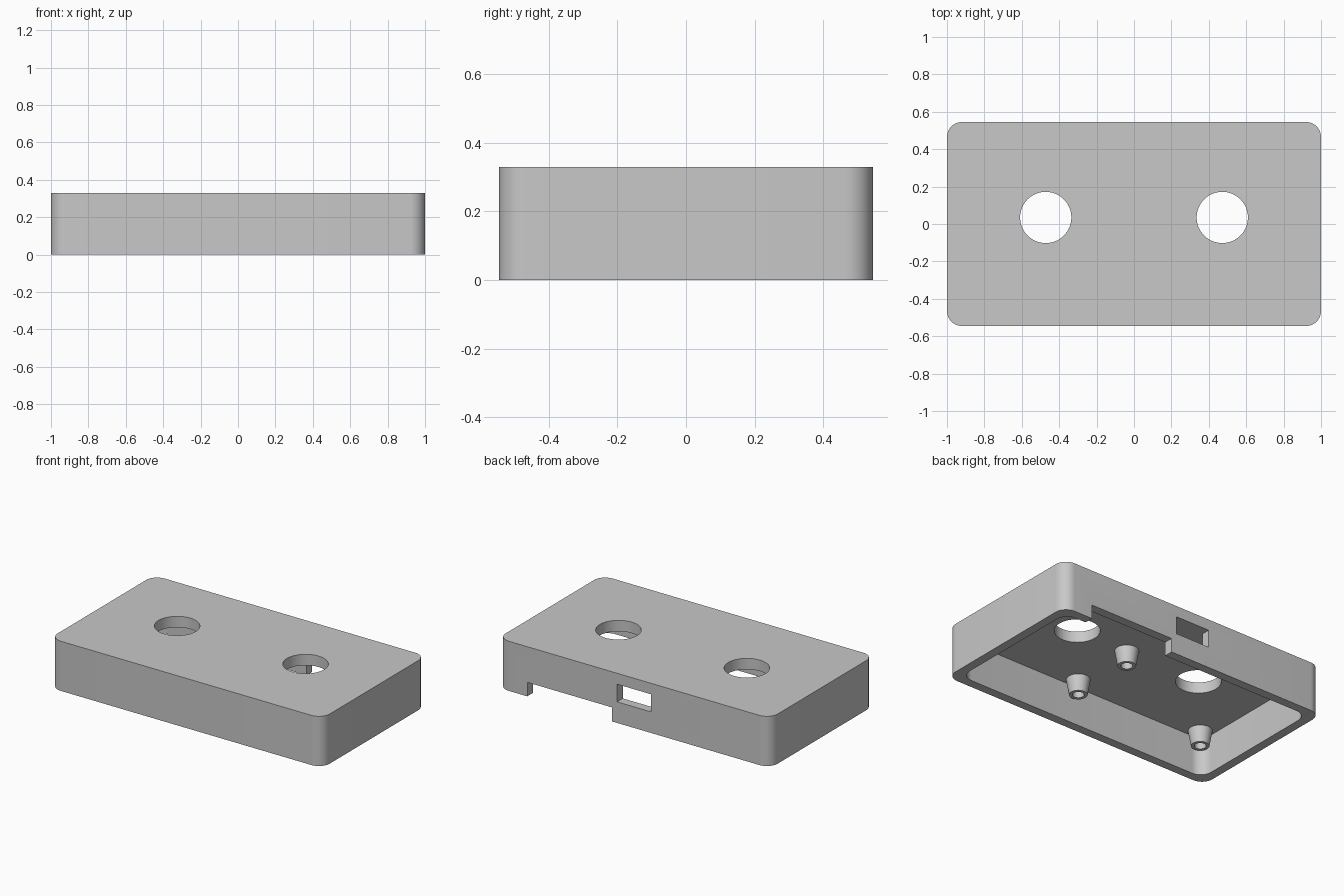
import bpy, bmesh
from math import radians
from mathutils import Matrix

cube = bpy.data.objects.get("Cube")
if cube:
    bpy.data.objects.remove(cube, do_unlink=True)

LENGTH, DEPTH, HEIGHT = 2.0, 1.09, 0.33
WALL, CEILING, CORNER = 0.06, 0.257, 0.08

grey = bpy.data.materials.new("light grey plastic")
grey.use_nodes = True
colour = (0.58, 0.58, 0.58, 1)
grey.diffuse_color = colour
grey.node_tree.nodes["Principled BSDF"].inputs["Base Color"].default_value = colour


def finish(bm, name):
    bmesh.ops.recalc_face_normals(bm, faces=bm.faces)
    mesh = bpy.data.meshes.new(name)
    bm.to_mesh(mesh)
    bm.free()
    mesh.materials.append(grey)
    obj = bpy.data.objects.new(name, mesh)
    bpy.context.collection.objects.link(obj)
    return obj


def block(name, x, y, z, radius=0):
    """Box between (low, high) pairs, with optional rounded upright edges."""
    bm = bmesh.new()
    bmesh.ops.create_cube(bm, size=1)
    for v in bm.verts:
        v.co = [low + (c + 0.5) * (high - low) for c, (low, high) in zip(v.co, (x, y, z))]
    if radius:
        upright = [e for e in bm.edges if abs(e.verts[0].co.z - e.verts[1].co.z) > 0.01]
        bmesh.ops.bevel(bm, geom=upright, offset=radius, segments=12,
                        profile=0.5, affect='EDGES')
    return finish(bm, name)


def cylinder(name, x, y, z, radius, depth):
    bm = bmesh.new()
    bmesh.ops.create_cone(bm, cap_ends=True, segments=64, radius1=radius, radius2=radius,
                          depth=depth, matrix=Matrix.Translation((x, y, z)))
    return finish(bm, name)


def lathe(name, profile, location):
    bm = bmesh.new()
    points = [bm.verts.new((r, 0, z)) for r, z in profile]
    edges = [bm.edges.new(pair) for pair in zip(points, points[1:])]
    bmesh.ops.spin(bm, geom=points + edges, cent=(0, 0, 0), axis=(0, 0, 1),
                   angle=radians(360), steps=40)
    bmesh.ops.remove_doubles(bm, verts=bm.verts, dist=0.0005)
    obj = finish(bm, name)
    obj.location = location
    return obj


def activate(obj):
    bpy.ops.object.select_all(action='DESELECT')
    obj.select_set(True)
    bpy.context.view_layer.objects.active = obj


def cut(target, cutter):
    cutter.hide_render = True
    mod = target.modifiers.new("cut", 'BOOLEAN')
    mod.operation, mod.solver, mod.object = 'DIFFERENCE', 'EXACT', cutter
    activate(target)
    bpy.ops.object.modifier_apply(modifier=mod.name)
    bpy.data.objects.remove(cutter, do_unlink=True)


# Hollow shell, open underneath
hx, hy = LENGTH / 2, DEPTH / 2
shell = block("case_shell", (-hx, hx), (-hy, hy), (0, HEIGHT), CORNER)
ix, iy = hx - WALL, hy - WALL
cut(shell, block("cavity", (-ix, ix), (-iy, iy), (-0.1, CEILING), CORNER))

# Two round holes in the top
for side in (-1, 1):
    cut(shell, cylinder("top_hole", side * 0.472, 0.035, HEIGHT, 0.137, 0.3))

# Socket window and bottom notch in the back wall
back = (iy - 0.03, hy + 0.1)
cut(shell, block("window", (-0.125, 0.125), back, (0.14, CEILING)))
cut(shell, block("notch", (0.164, 0.785), back, (-0.1, 0.093)))

# Tapered screw posts hanging from the ceiling
post_profile = [(0, 0.0), (0.035, 0.0), (0.035, -0.102), (0.055, -0.102), (0.073, 0.0), (0.073, 0.01)]
parts = [shell]
for name, x, y in (("front_left_post", 0.09, -0.41),
                   ("middle_post", 0.09, 0.04),
                   ("front_right_post", -0.86, -0.41)):
    parts.append(lathe(name, post_profile, (x, y, CEILING - 0.001)))

for part in parts:
    activate(part)
    bpy.ops.object.shade_smooth_by_angle(angle=radians(30))
